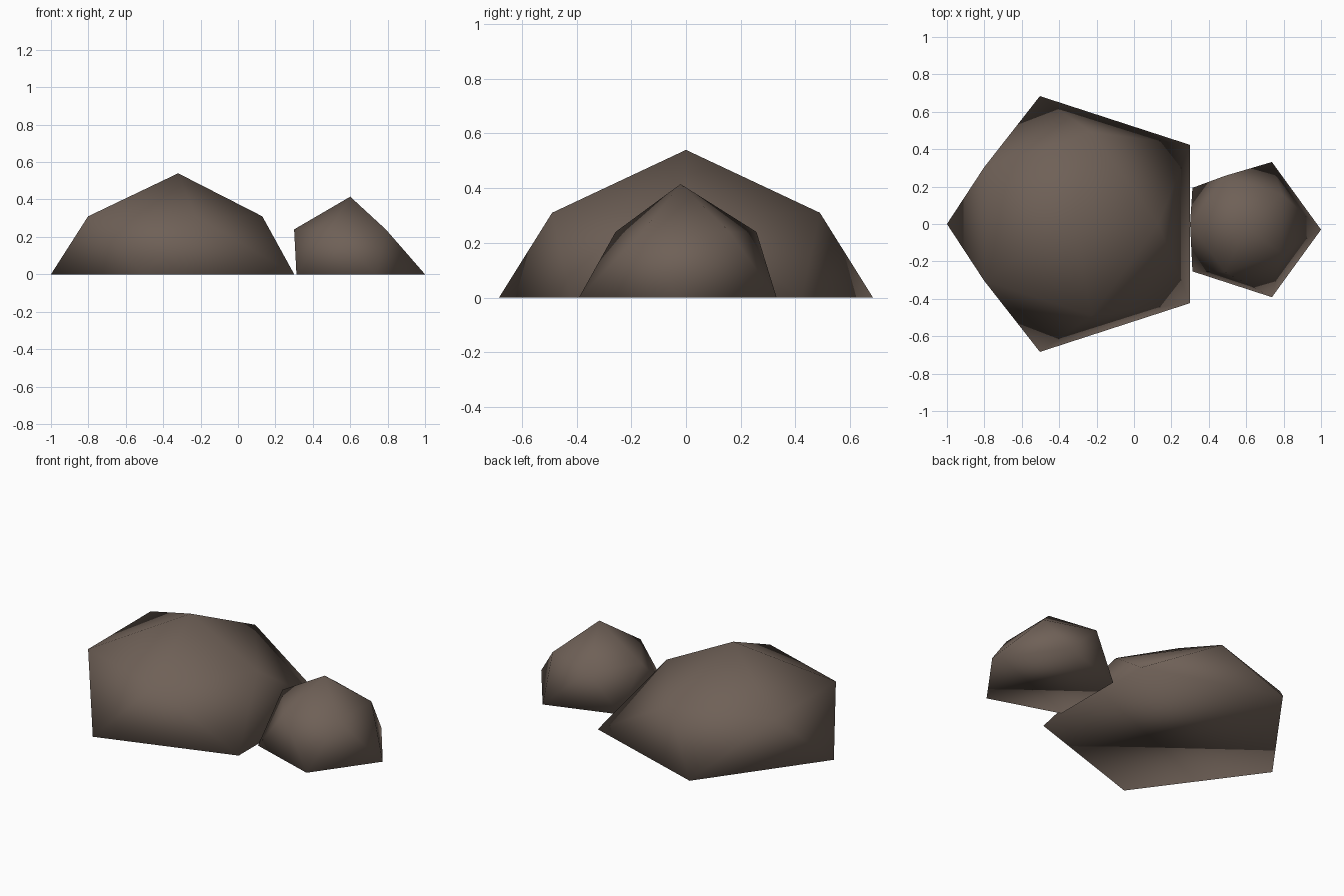
import bpy, bmesh, math

if "Cube" in bpy.data.objects:
    bpy.data.objects.remove(bpy.data.objects["Cube"])

stone = bpy.data.materials.new("brown_stone")
stone.diffuse_color = (0.158, 0.118, 0.095, 1)
stone.use_nodes = True
stone.node_tree.nodes["Principled BSDF"].inputs["Base Color"].default_value = stone.diffuse_color


def ring(bm, center, radius, z, start):
    """Five vertices evenly spaced around a centre."""
    return [bm.verts.new((center[0] + radius * math.cos(start + i * math.tau / 5),
                          center[1] + radius * math.sin(start + i * math.tau / 5), z))
            for i in range(5)]


def rock(name, base_c, base_r, upper_c, upper_r, upper_z, apex, start):
    """Half-buried icosahedral rock: flat base, twisted shoulder ring, peak."""
    bm = bmesh.new()
    base = ring(bm, base_c, base_r, 0.0, start)
    upper = ring(bm, upper_c, upper_r, upper_z, start + math.pi / 5)
    peak = bm.verts.new(apex)
    bm.faces.new(base[::-1])
    for i in range(5):
        j = (i + 1) % 5
        bm.faces.new((base[i], base[j], upper[i]))
        bm.faces.new((base[j], upper[j], upper[i]))
        bm.faces.new((upper[i], upper[j], peak))
    # the rocks are softly shaded all over
    for f in bm.faces:
        f.smooth = True
    bmesh.ops.recalc_face_normals(bm, faces=bm.faces)
    mesh = bpy.data.meshes.new(name)
    bm.to_mesh(mesh)
    bm.free()
    mesh.materials.append(stone)
    obj = bpy.data.objects.new(name, mesh)
    bpy.context.collection.objects.link(obj)
    return obj


# big rock points left, small rock points right
rock("large_rock", (-0.281, 0), 0.719, (-0.385, 0), 0.515, 0.31,
     (-0.32, 0, 0.54), math.pi)
rock("small_rock", (0.62, -0.03), 0.38, (0.571, 0), 0.271, 0.24,
     (0.60, -0.02, 0.415), 0.0)
